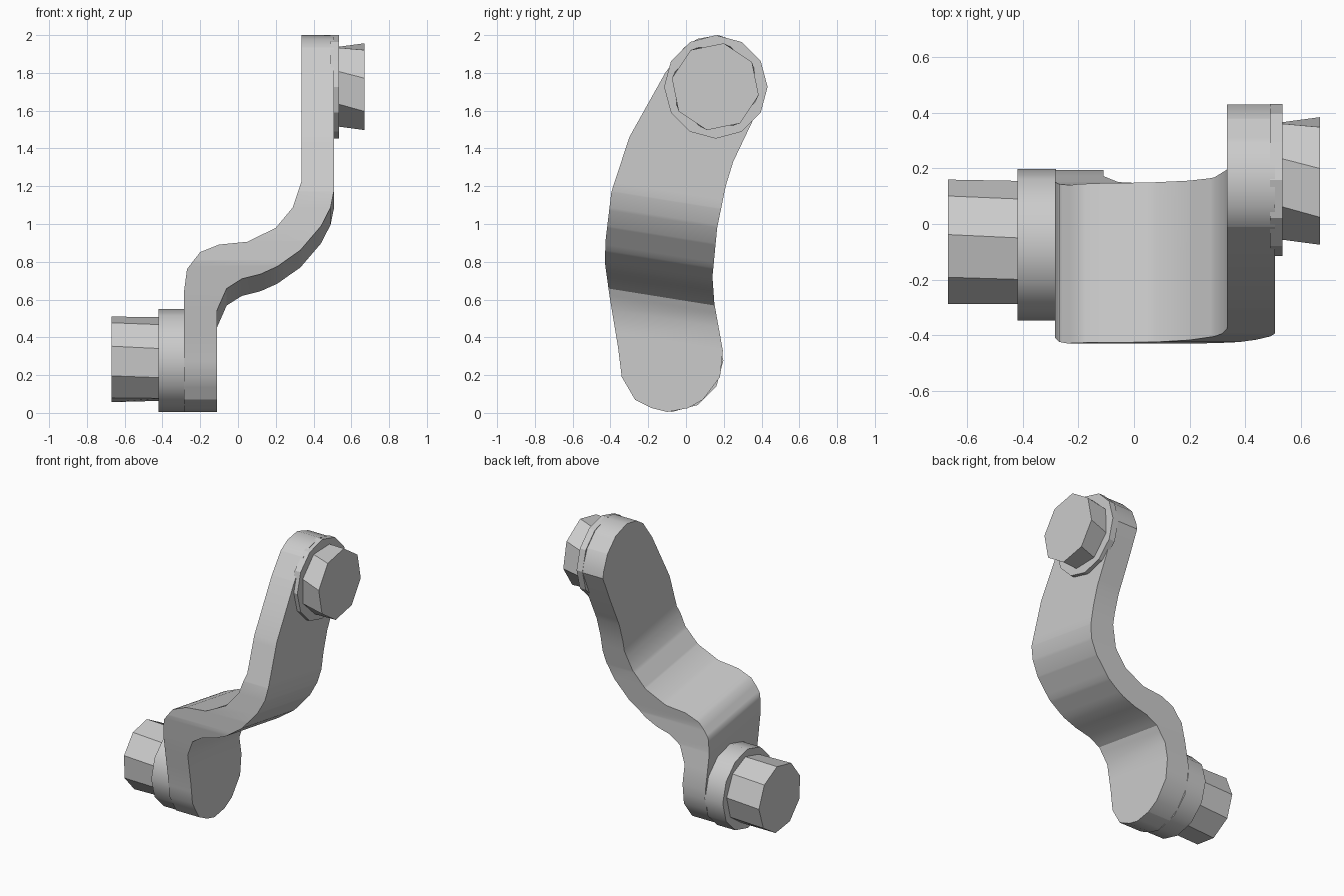
import bpy
import bmesh
import math

cube = bpy.data.objects.get("Cube")
if cube:
    bpy.data.objects.remove(cube, do_unlink=True)

# One plain grey for every part
grey = bpy.data.materials.new("light grey")
grey.use_nodes = True
grey.diffuse_color = (0.6, 0.6, 0.6, 1)
grey.node_tree.nodes["Principled BSDF"].inputs["Base Color"].default_value = (0.6, 0.6, 0.6, 1)


def finish(name, bm, angle):
    bmesh.ops.remove_doubles(bm, verts=bm.verts, dist=1e-5)
    bmesh.ops.recalc_face_normals(bm, faces=bm.faces)
    mesh = bpy.data.meshes.new(name)
    bm.to_mesh(mesh)
    bm.free()
    mesh.materials.append(grey)
    obj = bpy.data.objects.new(name, mesh)
    bpy.context.collection.objects.link(obj)
    bpy.ops.object.select_all(action='DESELECT')
    obj.select_set(True)
    bpy.context.view_layer.objects.active = obj
    bpy.ops.object.shade_smooth_by_angle(angle=math.radians(angle))
    return obj


def sample(points, t):
    """Interpolate a list of (t, value) pairs."""
    if t <= points[0][0]:
        return points[0][1]
    for (t0, v0), (t1, v1) in zip(points, points[1:]):
        if t <= t1:
            return v0 + (v1 - v0) * (t - t0) / (t1 - t0)
    return points[-1][1]


def drum(name, x0, x1, centre, r0, r1, sides, phase, twist=0, angle=25):
    """Faceted drum along x; twist turns the first ring against the second."""
    bm = bmesh.new()
    rings = []
    for x, r, turn in ((x0, r0, phase + twist), (x1, r1, phase)):
        ring = []
        for i in range(sides):
            a = math.radians(turn) + math.tau * i / sides
            ring.append(bm.verts.new((x, centre[0] + r * math.cos(a), centre[1] + r * math.sin(a))))
        rings.append(ring)
        bm.faces.new(ring)
    for i in range(sides):
        j = (i + 1) % sides
        bm.faces.new((rings[0][i], rings[0][j], rings[1][j], rings[1][i]))
    return finish(name, bm, angle)


# Crank arm: the S bend runs along slightly tilted rulings, t = z + TILT * y
TILT = 0.16
front_edge = [(-0.10, 0.005), (-0.18, 0.025), (-0.27, 0.07), (-0.34, 0.19), (-0.36, 0.35),
              (-0.405, 0.62), (-0.43, 0.80), (-0.425, 0.92), (-0.395, 1.17), (-0.30, 1.46),
              (-0.11, 1.80), (-0.01, 1.935), (0.06, 1.98), (0.17, 2.0)]
back_edge = [(-0.10, 0.005), (0.01, 0.025), (0.09, 0.07), (0.18, 0.19), (0.195, 0.33),
             (0.15, 0.58), (0.14, 0.72), (0.165, 0.98), (0.21, 1.20), (0.25, 1.33),
             (0.35, 1.54), (0.43, 1.72), (0.42, 1.77), (0.38, 1.87), (0.29, 1.96), (0.17, 2.0)]
left_side = [(-0.285, 0.65), (-0.27, 0.76), (-0.20, 0.85), (-0.10, 0.89), (0.05, 0.905),
             (0.20, 0.98), (0.29, 1.09), (0.335, 1.23)]
right_side = [(-0.11, 0.55), (-0.06, 0.66), (0.02, 0.71), (0.12, 0.735), (0.21, 0.775),
              (0.33, 0.86), (0.44, 0.99), (0.49, 1.09), (0.508, 1.18)]
front = [(z + TILT * y, y) for y, z in front_edge]
back = [(z + TILT * y, y) for y, z in back_edge]
left = [(z - TILT * 0.42, x) for x, z in left_side]
right = [(z - TILT * 0.42, x) for x, z in right_side]

stations = sorted({round(p[0], 4) for p in front + back + left + right})
bm = bmesh.new()
previous = None
for t in stations:
    xl, xr, yf, yb = (sample(p, t) for p in (left, right, front, back))
    ring = [bm.verts.new((x, y, t - TILT * y)) for x, y in ((xl, yf), (xr, yf), (xr, yb), (xl, yb))]
    if previous:
        for i in range(4):
            j = (i + 1) % 4
            bm.faces.new((previous[i], previous[j], ring[j], ring[i]))
    previous = ring
finish("crank_arm", bm, 32)

# Upper collar and pin on the model's left
drum("upper_collar", 0.49, 0.535, (0.158, 1.726), 0.274, 0.274, 12, 90)
drum("upper_pin", 0.53, 0.67, (0.155, 1.727), 0.226, 0.234, 8, 79, -10)

# Lower collar and pin on the model's right
drum("lower_collar", -0.28, -0.42, (-0.075, 0.278), 0.273, 0.273, 12, 90, angle=32)
drum("lower_pin", -0.41, -0.67, (-0.07, 0.282), 0.226, 0.23, 9, 162, 3)
